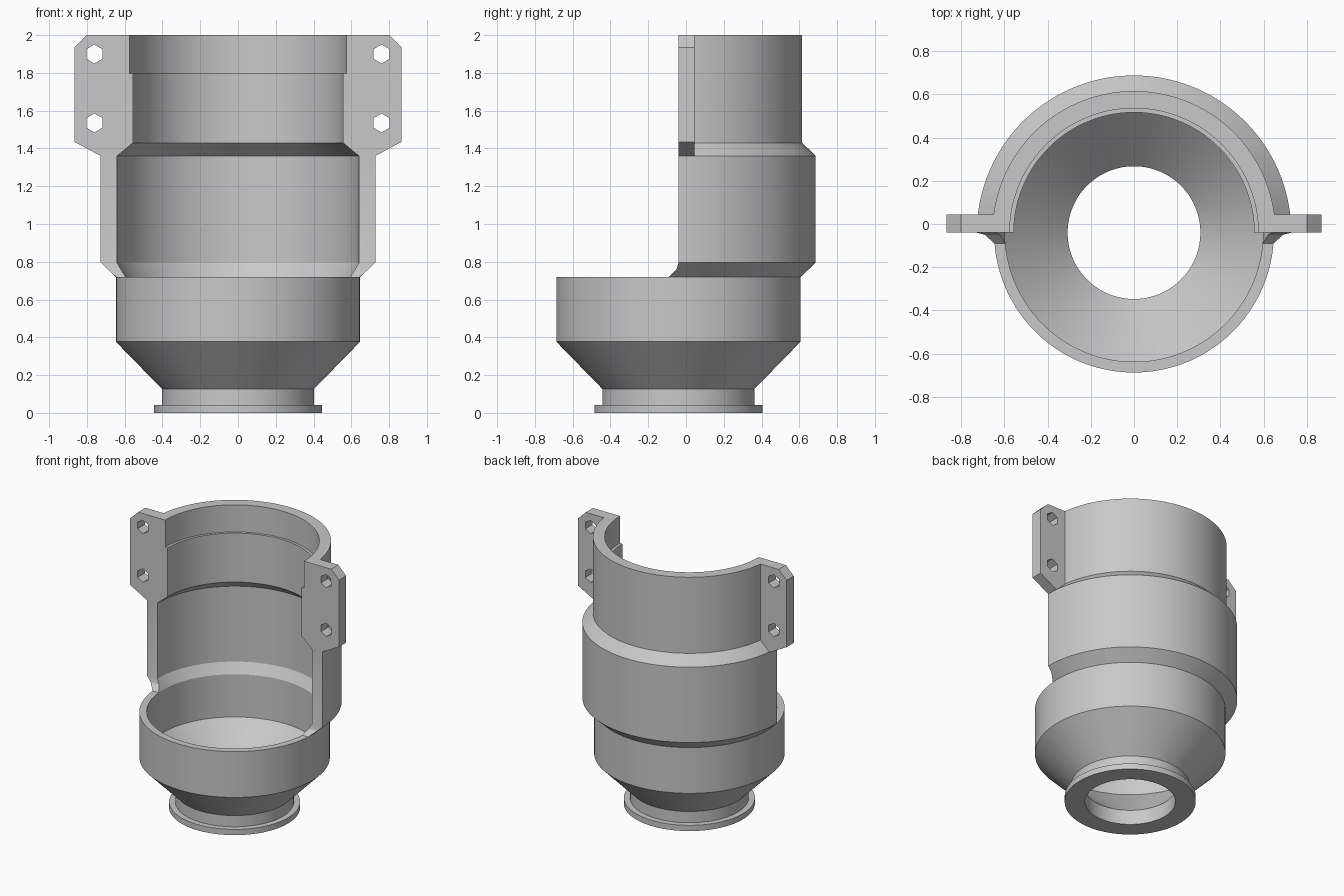
import bpy, bmesh, math
from mathutils import Vector

AXIS_Y = -0.04      # the round body's axis, also the plane of the open front
SIDES = 128

cube = bpy.data.objects.get("Cube")
if cube:
    bpy.data.objects.remove(cube, do_unlink=True)

grey = bpy.data.materials.new("plain grey")
grey.use_nodes = True
grey.diffuse_color = (0.58, 0.58, 0.58, 1)
grey.node_tree.nodes["Principled BSDF"].inputs["Base Color"].default_value = (0.58, 0.58, 0.58, 1)


def finish(bm, name):
    bmesh.ops.recalc_face_normals(bm, faces=bm.faces)
    mesh = bpy.data.meshes.new(name)
    bm.to_mesh(mesh)
    bm.free()
    mesh.materials.append(grey)
    obj = bpy.data.objects.new(name, mesh)
    bpy.context.collection.objects.link(obj)
    return obj


def revolve(name, profile):
    """Closed (radius, z) profile turned round the body axis."""
    bm = bmesh.new()
    rings = []
    for i in range(SIDES):
        a = 2 * math.pi * (i + 0.5) / SIDES
        rings.append([bm.verts.new((r * math.cos(a), AXIS_Y + r * math.sin(a), z)) for r, z in profile])
    n = len(profile)
    for i in range(SIDES):
        p, q = rings[i], rings[(i + 1) % SIDES]
        for j in range(n):
            k = (j + 1) % n
            bm.faces.new((p[j], q[j], q[k], p[k]))
    return finish(bm, name)


def prism(name, points, offset):
    """Flat outline pushed along an offset."""
    bm = bmesh.new()
    face = bm.faces.new([bm.verts.new(p) for p in points])
    made = bmesh.ops.extrude_face_region(bm, geom=[face])["geom"]
    bmesh.ops.translate(bm, vec=Vector(offset),
                        verts=[v for v in made if isinstance(v, bmesh.types.BMVert)])
    return finish(bm, name)


def combine(target, other, operation):
    mod = target.modifiers.new("combine", "BOOLEAN")
    mod.operation, mod.solver, mod.object = operation, "EXACT", other
    bpy.context.view_layer.objects.active = target
    bpy.ops.object.modifier_apply(modifier=mod.name)
    bpy.data.objects.remove(other, do_unlink=True)


# Hollow body: flange, neck, funnel, bowl, wide barrel and collar
outer = [(0.445, 0), (0.445, 0.043), (0.403, 0.043), (0.403, 0.127), (0.647, 0.377),
         (0.647, 0.72), (0.727, 0.795), (0.727, 1.36), (0.655, 1.43), (0.655, 2)]
inner = [(0.575, 2), (0.575, 1.797), (0.556, 1.797), (0.556, 1.43), (0.64, 1.36),
         (0.64, 0.795), (0.597, 0.72), (0.597, 0.4), (0.307, 0.11), (0.307, 0)]
body = revolve("housing", outer + inner)

# Open front above the bowl rim
opening = [(AXIS_Y, 2.2), (AXIS_Y, 0.795), (-0.05, 0.76), (-0.09, 0.72), (-1, 0.72), (-1, 2.2)]
combine(body, prism("front_cutter", [(-1, y, z) for y, z in opening], (2, 0, 0)), "DIFFERENCE")

# Bolt tabs with hexagonal holes on both sides
tab = [(0.645, 2), (0.8, 2), (0.866, 1.935), (0.866, 1.435), (0.727, 1.36), (0.645, 1.36)]
for side, label in ((1, "left"), (-1, "right")):
    ear = prism(label + "_tab", [(side * x, AXIS_Y, z) for x, z in tab], (0, 0.085, 0))
    for height in (1.9, 1.535):
        hexagon = [(side * 0.76 + 0.05 * math.sin(i * math.pi / 3), -0.2,
                    height + 0.05 * math.cos(i * math.pi / 3)) for i in range(6)]
        combine(ear, prism("hole_cutter", hexagon, (0, 0.4, 0)), "DIFFERENCE")
    combine(body, ear, "UNION")

# Smooth round walls, crisp edges
bpy.ops.object.select_all(action="DESELECT")
body.select_set(True)
bpy.context.view_layer.objects.active = body
bpy.ops.object.shade_smooth_by_angle(angle=math.radians(25))
